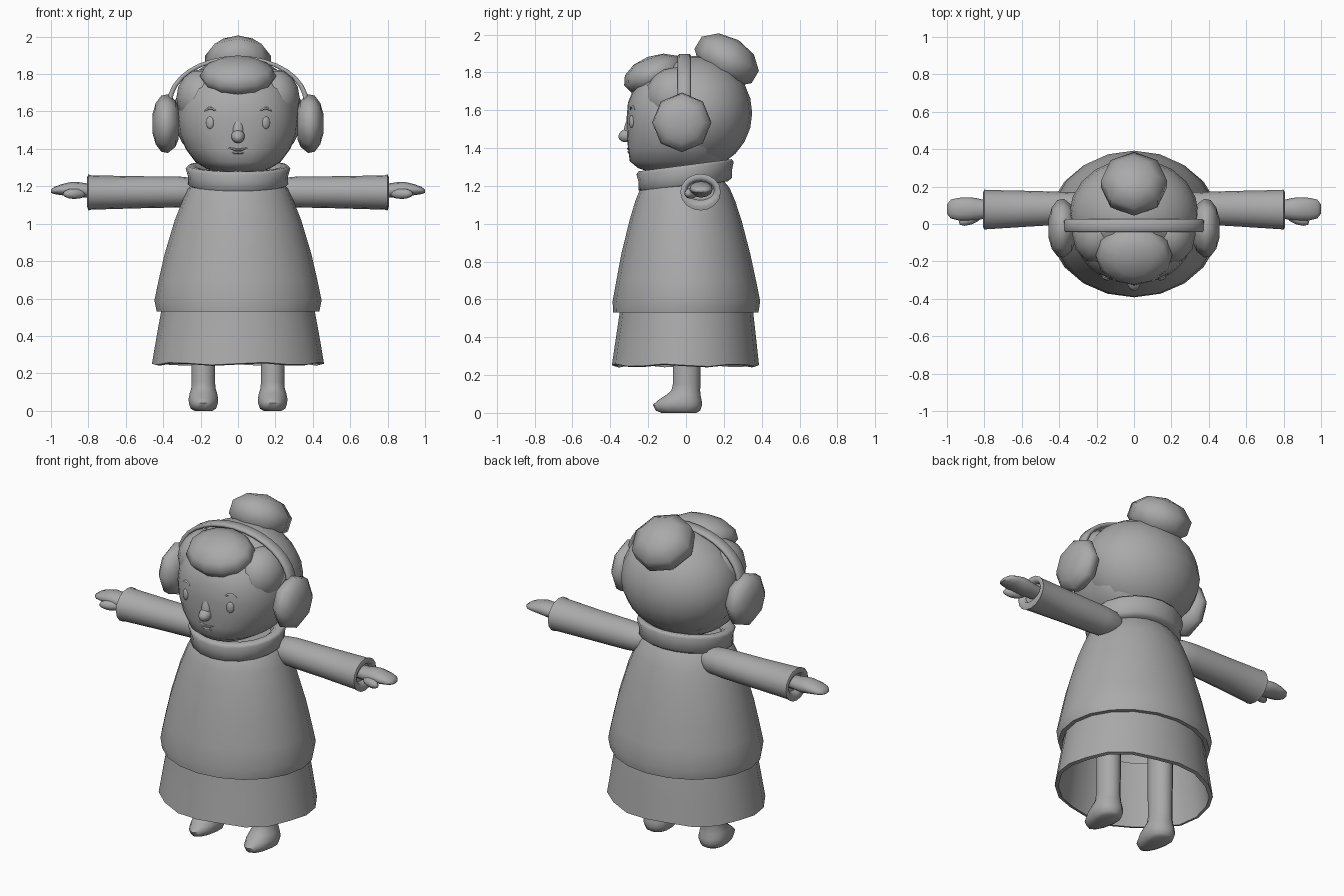
import bpy, bmesh, math
from mathutils import Vector, Matrix

if "Cube" in bpy.data.objects:
    bpy.data.objects.remove(bpy.data.objects["Cube"])

grey = bpy.data.materials.new("plain_grey")
grey.diffuse_color = (0.4, 0.4, 0.4, 1)
grey.use_nodes = True
grey.node_tree.nodes["Principled BSDF"].inputs["Base Color"].default_value = grey.diffuse_color


def finish(name, bm, angle=60):
    bmesh.ops.recalc_face_normals(bm, faces=bm.faces)
    mesh = bpy.data.meshes.new(name)
    bm.to_mesh(mesh)
    bm.free()
    mesh.materials.append(grey)
    ob = bpy.data.objects.new(name, mesh)
    bpy.context.collection.objects.link(ob)
    bpy.ops.object.select_all(action='DESELECT')
    bpy.context.view_layer.objects.active = ob
    ob.select_set(True)
    bpy.ops.object.shade_smooth_by_angle(angle=math.radians(angle))
    return ob


def oval(z, xh, yf, yb, n=20, power=2.0):
    """Ring at height z with separate front and back depth."""
    pts = []
    for i in range(n):
        a = 2 * math.pi * i / n - math.pi / 2
        c, s = math.cos(a), math.sin(a)
        x = math.copysign(abs(c) ** (2 / power), c) * xh
        y = math.copysign(abs(s) ** (2 / power), s) * (yf if s < 0 else yb)
        pts.append(Vector((x, y, z)))
    return pts


def loft(name, rings, caps=(False, False), closed=False, angle=60):
    bm = bmesh.new()
    loops = [[bm.verts.new(p) for p in r] for r in rings]
    pairs = list(zip(loops, loops[1:]))
    if closed:
        pairs.append((loops[-1], loops[0]))
    for a, b in pairs:
        n = len(a)
        for i in range(n):
            j = (i + 1) % n
            bm.faces.new((a[i], a[j], b[j], b[i]))
    for use, loop in zip(caps, (loops[0], loops[-1])):
        if use:
            bm.faces.new(loop)
    return finish(name, bm, angle)


def ball(name, centre, radii, tilt=0, turn=0, seg=16, rings=10):
    bm = bmesh.new()
    bmesh.ops.create_uvsphere(bm, u_segments=seg, v_segments=rings, radius=1)
    m = (Matrix.Translation(centre) @ Matrix.Rotation(turn, 4, 'Z')
         @ Matrix.Rotation(tilt, 4, 'X') @ Matrix.Diagonal((*radii, 1)))
    bmesh.ops.transform(bm, matrix=m, verts=bm.verts)
    return finish(name, bm, 80)


def strand(name, pts, r):
    """Thin tapered line in the plane of the face."""
    rings = []
    for k, p in enumerate(pts):
        w = r * (0.4 if k in (0, len(pts) - 1) else 1)
        d = Vector(pts[min(k + 1, len(pts) - 1)]) - Vector(pts[max(k - 1, 0)])
        u = d.cross(Vector((0, 1, 0))).normalized()
        v = d.cross(u).normalized()
        rings.append([Vector(p) + (u * math.cos(a) + v * math.sin(a)) * w
                      for a in (i * math.pi / 3 for i in range(6))])
    loft(name, rings, (True, True))


# coat with an open, turned-in hem
coat = [(1.25, .20, .18, .18), (1.19, .265, .24, .23), (1.12, .298, .268, .26),
        (1.02, .338, .298, .293), (.84, .392, .342, .34), (.70, .424, .368, .37),
        (.59, .447, .388, .392), (.53, .435, .385, .383),
        (.53, .41, .36, .36), (.60, .405, .355, .355)]
loft("coat", [oval(*r) for r in coat], (True, False), angle=40)

# skirt, hollow, with a slightly wavy hem
skirt = [(.62, .395, .34, .34), (.535, .41, .35, .355), (.40, .435, .37, .37),
         (.252, .46, .392, .386), (.247, .44, .372, .366), (.40, .418, .352, .352),
         (.62, .378, .322, .322)]
rings = []
for r in skirt:
    pts = oval(*r)
    if r[0] < .3:
        for i, p in enumerate(pts):
            p.z += .007 * math.sin(i * 1.9)
    rings.append(pts)
loft("skirt", rings, closed=True)

# tilted, rolled collar
collar = [(1.195, .245, .225, .22), (1.21, .268, .252, .243), (1.25, .266, .25, .243),
          (1.295, .28, .262, .252), (1.31, .268, .25, .242), (1.308, .235, .215, .212),
          (1.285, .205, .19, .185), (1.24, .19, .18, .17), (1.195, .19, .18, .17)]
rings = [oval(*r) for r in collar]
for ring in rings:
    for p in ring:
        p.z += .13 * p.y
loft("collar", rings, closed=True, angle=80)

# head
HEAD = [(1.265, .10, .17, .10), (1.295, .17, .255, .16), (1.33, .228, .297, .20),
        (1.40, .28, .307, .24), (1.48, .312, .312, .25), (1.56, .322, .314, .26),
        (1.64, .312, .307, .26), (1.72, .28, .275, .24), (1.80, .21, .20, .18),
        (1.85, .10, .10, .10)]
loft("head", [oval(*r, 32, 2.3) for r in HEAD], (True, True))


def face_y(x, z):
    """Front surface of the head at x, z."""
    for a, b in zip(HEAD, HEAD[1:]):
        if a[0] <= z <= b[0]:
            t = (z - a[0]) / (b[0] - a[0])
            xh, yf = (a[k] + (b[k] - a[k]) * t for k in (1, 2))
            return -yf * (1 - (abs(x) / xh) ** 2.3) ** (1 / 2.3)


# nose and lips
ball("nose", (0, -.308, 1.468), (.036, .05, .036), .3)
ball("nose_bridge", (0, -.302, 1.50), (.03, .026, .07), -.2)
for name, z, w, bend in (("upper_lip", 1.396, .05, .010), ("lower_lip", 1.38, .032, -.003)):
    strand(name, [(x * w, face_y(x * w, z) + .001, z + bend * x * x)
                  for x in (-1, -.5, 0, .5, 1)], .006)

# hair
ball("hair_cap", (0, .05, 1.585), (.346, .30, .303), seg=20, rings=12)
ball("fringe", (0, -.168, 1.79), (.205, .17, .098), .36, seg=12, rings=6)
ball("bun", (0, .215, 1.866), (.185, .185, .122), -.54, seg=8, rings=5)

# headband arch
band = []
for k in range(17):
    a = math.pi * k / 16
    c, s = math.cos(a), math.sin(a)
    o = Vector((.378 * c, 0, 1.645 + .253 * s))
    i = Vector((.352 * c, 0, 1.645 + .232 * s))
    band.append([Vector((p.x, y, p.z)) for p, y in
                 ((o, -.036), (o, .018), (o * .6 + i * .4, .026), (i, .02),
                  (i, -.038), (o * .6 + i * .4, -.044))])
loft("headband", band, (True, True), angle=80)


def along_x(side, x, cy, cz, ry, rz, n=16):
    return [Vector((side * x, cy + ry * math.cos(t), cz + rz * math.sin(t)))
            for t in (2 * math.pi * i / n for i in range(n))]


for side, tag in ((-1, "right"), (1, "left")):
    # hair in front of the ear
    ball(tag + "_side_hair", (side * .192, -.055, 1.672), (.138, .16, .155), seg=12, rings=8)

    # plump earmuff
    muff = [(.318, .085), (.335, .125), (.375, .157), (.41, .15), (.44, .11), (.456, .055)]
    loft(tag + "_earmuff", [along_x(side, x, -.022, 1.535, r, r, 8) for x, r in muff],
         (True, True), angle=80)

    # eye and brow
    ball(tag + "_eye", (side * .15, face_y(.15, 1.54), 1.54), (.022, .012, .033), turn=side * .4)
    strand(tag + "_brow", [(side * x, face_y(x, z) + .001, z) for x, z in
                           ((.12, 1.604), (.137, 1.616), (.155, 1.618), (.18, 1.602))], .007)

    # sleeve with a shallow cuff opening
    sleeve = [(.18, .085, 1.17, .05, .05), (.24, .085, 1.17, .08, .075),
              (.32, .085, 1.17, .085, .083), (.55, .082, 1.168, .095, .086),
              (.785, .077, 1.167, .105, .092), (.80, .077, 1.167, .107, .097),
              (.806, .077, 1.169, .095, .08), (.80, .077, 1.172, .08, .058),
              (.775, .077, 1.174, .072, .05)]
    loft(tag + "_sleeve", [along_x(side, *r) for r in sleeve], (True, True), angle=60)

    # hand and thumb
    hand = [(.73, .078, 1.178, .045, .035), (.81, .078, 1.178, .052, .038),
            (.85, .08, 1.18, .06, .042), (.89, .08, 1.184, .062, .04),
            (.94, .08, 1.182, .06, .03), (.98, .08, 1.178, .05, .02),
            (1.0, .08, 1.174, .025, .009)]
    loft(tag + "_hand", [along_x(side, *r, 12) for r in hand], (True, True))
    ball(tag + "_thumb", (side * .875, .025, 1.16), (.066, .028, .028),
         turn=-side * .35, seg=10, rings=6)

    # leg and boot in one
    leg = [(0, .05, .13, .055), (.012, .07, .16, .075), (.042, .08, .175, .085),
           (.065, .081, .15, .083), (.095, .075, .105, .077), (.118, .067, .077, .075),
           (.15, .064, .07, .076), (.62, .066, .07, .08)]
    rings = [oval(*r, 14) for r in leg]
    for ring in rings:
        for p in ring:
            p.x += side * .185
    loft(tag + "_leg", rings, (True, True))
